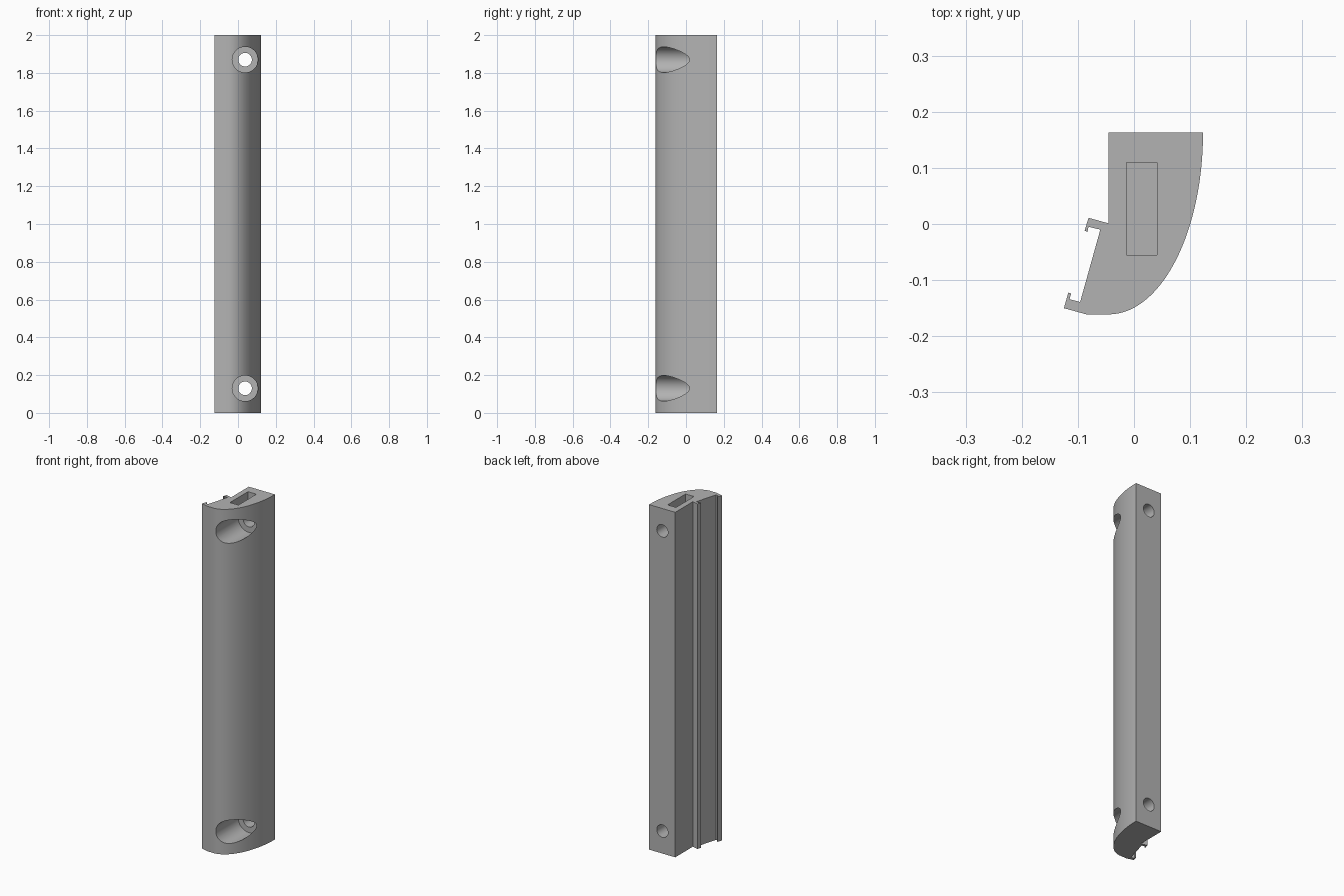
import bpy, bmesh, math
from mathutils import Matrix

default = bpy.data.objects.get("Cube")
if default:
    bpy.data.objects.remove(default, do_unlink=True)

grey = bpy.data.materials.new("plain grey")
grey.use_nodes = True
colour = (0.45, 0.45, 0.45, 1)
grey.diffuse_color = colour
grey.node_tree.nodes["Principled BSDF"].inputs["Base Color"].default_value = colour

HEIGHT = 2.0
BACK_X, BACK_Y = -0.045, 0.163


def add_object(name, bm):
    bmesh.ops.recalc_face_normals(bm, faces=bm.faces)
    mesh = bpy.data.meshes.new(name)
    bm.to_mesh(mesh)
    bm.free()
    mesh.materials.append(grey)
    obj = bpy.data.objects.new(name, mesh)
    bpy.context.collection.objects.link(obj)
    return obj


def extrude_profile(name, points, z0, z1):
    bm = bmesh.new()
    face = bm.faces.new([bm.verts.new((x, y, z0)) for x, y in points])
    top = bmesh.ops.extrude_face_region(bm, geom=[face])["geom"]
    verts = [v for v in top if isinstance(v, bmesh.types.BMVert)]
    bmesh.ops.translate(bm, verts=verts, vec=(0, 0, z1 - z0))
    return add_object(name, bm)


def bore(name, radius, y0, y1, z):
    bm = bmesh.new()
    place = Matrix.Translation((0.0375, (y0 + y1) / 2, z)) @ Matrix.Rotation(math.pi / 2, 4, "X")
    bmesh.ops.create_cone(bm, cap_ends=True, segments=64, radius1=radius,
                          radius2=radius, depth=y1 - y0, matrix=place)
    return add_object(name, bm)


# Handle cross-section: quarter ellipse outside, two hooked clip lips inside
steps = 48
curve = [(BACK_X + 0.168 * math.cos(a), BACK_Y - 0.324 * math.sin(a))
         for a in (math.pi / 2 * i / steps for i in range(steps + 1))]
lower_lip = [(-0.085, -0.161), (-0.125, -0.150), (-0.117, -0.122),
             (-0.112, -0.124), (-0.115, -0.134), (-0.096, -0.139)]
upper_lip = [(-0.060, -0.010), (-0.081, -0.005), (-0.083, -0.014),
             (-0.088, -0.012), (-0.081, 0.011), (BACK_X, 0.001)]
handle = extrude_profile("handle_body", [(BACK_X, BACK_Y)] + curve + lower_lip + upper_lip,
                         0, HEIGHT)

# Shallow pocket in the top end
cutters = [extrude_profile("pocket_cutter",
                           [(-0.013, -0.055), (0.041, -0.055), (0.041, 0.110), (-0.013, 0.110)],
                           HEIGHT - 0.05, HEIGHT + 0.1)]

# Counterbored screw holes near both ends
for z in (0.13, HEIGHT - 0.13):
    cutters.append(bore("counterbore_cutter", 0.068, -0.3, 0.045, z))
    cutters.append(bore("screw_hole_cutter", 0.036, -0.25, 0.3, z))

bpy.ops.object.select_all(action="DESELECT")
bpy.context.view_layer.objects.active = handle
handle.select_set(True)
for cutter in cutters:
    cutter.hide_render = True
    cut = handle.modifiers.new("cut", "BOOLEAN")
    cut.operation = "DIFFERENCE"
    cut.solver = "EXACT"
    cut.object = cutter
    bpy.ops.object.modifier_apply(modifier=cut.name)
    bpy.data.objects.remove(cutter, do_unlink=True)

bpy.ops.object.shade_smooth_by_angle(angle=math.radians(20))
